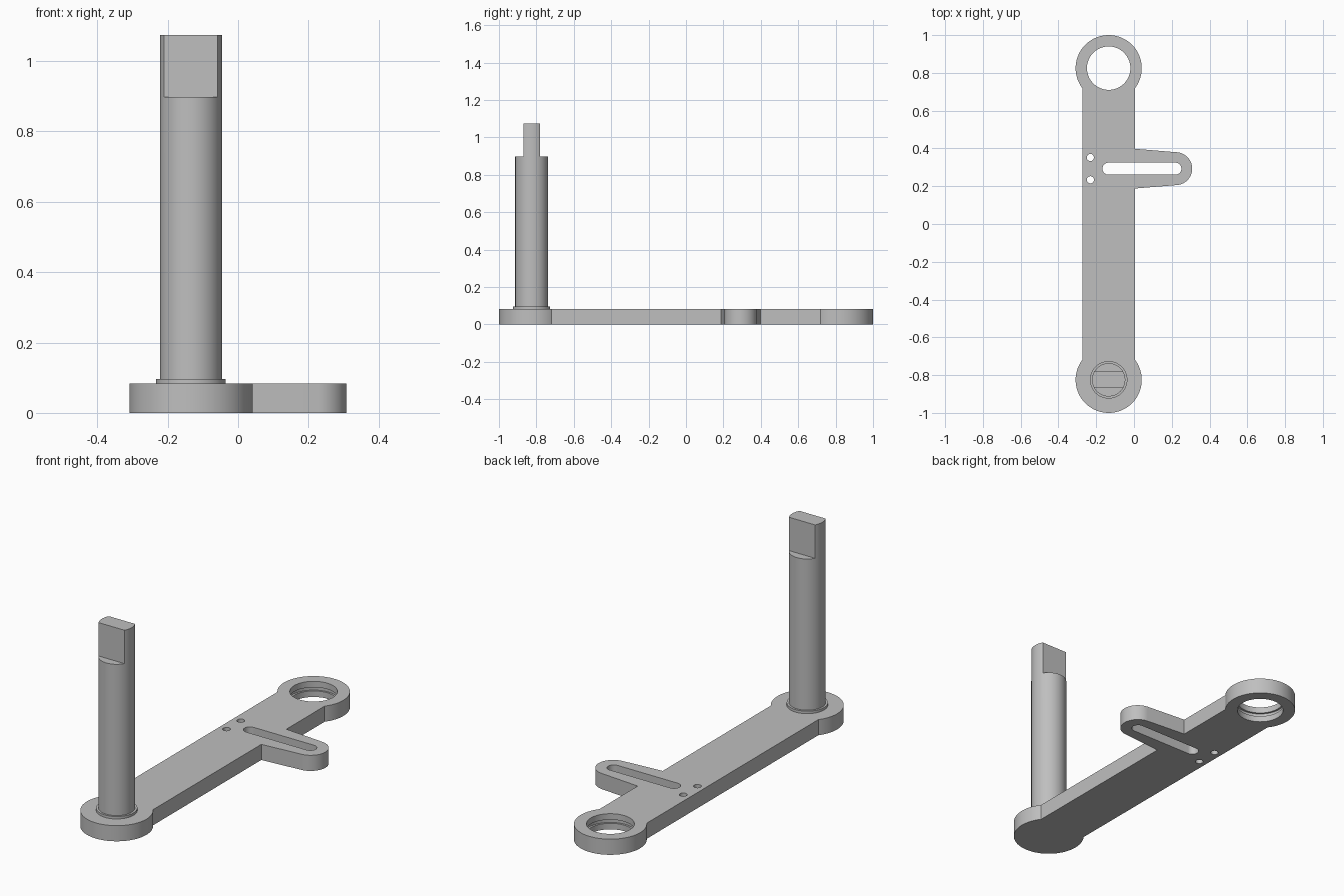
import bpy
import bmesh
from math import sin, cos, acos, radians, degrees

if "Cube" in bpy.data.objects:
    bpy.data.objects.remove(bpy.data.objects["Cube"], do_unlink=True)

steel = bpy.data.materials.new("plain grey metal")
steel.use_nodes = True
GREY = (0.52, 0.52, 0.52, 1)
steel.diffuse_color = GREY
steel.node_tree.nodes["Principled BSDF"].inputs["Base Color"].default_value = GREY

THICK = 0.083
AXIS_X = -0.134          # line through both bosses
BOSS_Y, BOSS_R = 0.825, 0.175
BAR_HALF = 0.139
ARM_Y = 0.293


def arc(cx, cy, r, start, end, n=48):
    angles = [radians(start + (end - start) * i / n) for i in range(n + 1)]
    return [(cx + r * cos(a), cy + r * sin(a)) for a in angles]


def circle(cx, cy, r, n=64):
    return arc(cx, cy, r, 0, 360, n)[:-1]


def prism(name, outline, z0, z1):
    """Extrude a closed counter-clockwise outline from z0 to z1."""
    bm = bmesh.new()
    low = [bm.verts.new((x, y, z0)) for x, y in outline]
    high = [bm.verts.new((x, y, z1)) for x, y in outline]
    bm.faces.new(low[::-1])
    bm.faces.new(high)
    for i in range(len(low)):
        j = (i + 1) % len(low)
        bm.faces.new((low[i], low[j], high[j], high[i]))
    mesh = bpy.data.meshes.new(name)
    bm.to_mesh(mesh)
    bm.free()
    mesh.materials.append(steel)
    obj = bpy.data.objects.new(name, mesh)
    bpy.context.collection.objects.link(obj)
    return obj


def cut(obj, cutter):
    """Subtract the cutter, then discard it."""
    mod = obj.modifiers.new("cut", 'BOOLEAN')
    mod.operation = 'DIFFERENCE'
    mod.solver = 'EXACT'
    mod.object = cutter
    bpy.ops.object.select_all(action='DESELECT')
    bpy.context.view_layer.objects.active = obj
    obj.select_set(True)
    bpy.ops.object.modifier_apply(modifier=mod.name)
    bpy.data.objects.remove(cutter, do_unlink=True)


def smooth(obj):
    bpy.ops.object.select_all(action='DESELECT')
    bpy.context.view_layer.objects.active = obj
    obj.select_set(True)
    bpy.ops.object.shade_smooth_by_angle(angle=radians(30))


# Flat lever: two round bosses, a straight bar and a tapered side arm
join = degrees(acos(BAR_HALF / BOSS_R))
bar_edge = AXIS_X + BAR_HALF
outline = arc(AXIS_X, BOSS_Y, BOSS_R, -join, 180 + join, 72)
outline += arc(AXIS_X, -BOSS_Y, BOSS_R, 180 - join, 360 + join, 72)
outline.append((bar_edge, ARM_Y - 0.105))
outline += arc(0.221, ARM_Y, 0.087, -85, 85, 40)
outline.append((bar_edge, ARM_Y + 0.105))
lever = prism("lever_plate", outline, 0, THICK)

# Bearing hole with an inner retaining groove
cut(lever, prism("bore_cutter", circle(AXIS_X, BOSS_Y, 0.115, 72), -0.1, 0.2))
cut(lever, prism("groove_cutter", circle(AXIS_X, BOSS_Y, 0.125, 72), 0.032, 0.051))

# Long slot in the side arm
slot = arc(0.219, ARM_Y, 0.032, -90, 90, 24) + arc(-0.135, ARM_Y, 0.032, 90, 270, 24)
cut(lever, prism("slot_cutter", slot, -0.1, 0.2))

# Pair of small pin holes
for side in (-1, 1):
    cut(lever, prism("pin_cutter", circle(-0.231, ARM_Y + side * 0.059, 0.019, 32), -0.1, 0.2))
smooth(lever)

# Collar at the foot of the post
collar = prism("post_collar", circle(AXIS_X, -BOSS_Y, 0.099), THICK - 0.02, 0.096)
smooth(collar)

# Round post with two flats milled at the top
post = prism("post", circle(AXIS_X, -BOSS_Y, 0.088), THICK - 0.02, 1.075)
for side in (-1, 1):
    near, far = sorted((-BOSS_Y + side * 0.044, -BOSS_Y + side * 0.2))
    x0, x1 = AXIS_X - 0.2, AXIS_X + 0.2
    cut(post, prism("flat_cutter", [(x0, near), (x1, near), (x1, far), (x0, far)], 0.898, 1.2))
smooth(post)
